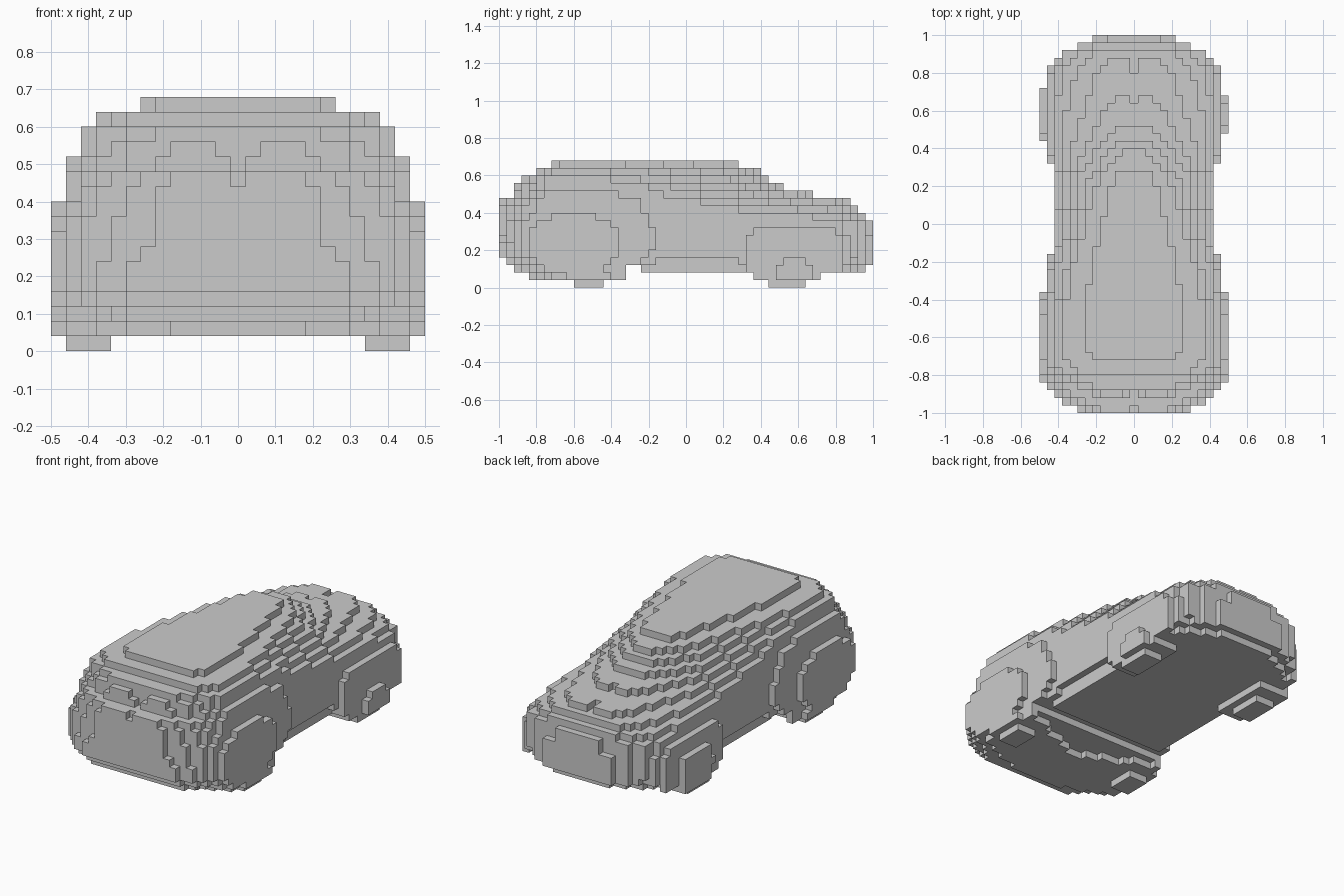
import bpy, bmesh
from mathutils import Vector

cube = bpy.data.objects.get("Cube")
if cube:
    bpy.data.objects.remove(cube, do_unlink=True)

SIZE = 0.04
HALF_COLUMNS, HALF_ROWS, LEVELS = 12, 25, 17
cells = {}          # (column, row, level) -> name of the part


def all_cells():
    """Yield every grid cell together with its centre."""
    for i in range(-HALF_COLUMNS, HALF_COLUMNS + 1):
        for j in range(-HALF_ROWS, HALF_ROWS):
            for k in range(LEVELS):
                yield (i, j, k), i * SIZE, (j + 0.5) * SIZE, (k + 0.5) * SIZE


def half_width(outline, y):
    """Interpolate a plan outline of (y, half width) pairs, back to front."""
    for (ya, wa), (yb, wb) in zip(outline, outline[1:]):
        if yb <= y <= ya:
            return wa + (wb - wa) * (ya - y) / (ya - yb)
    return 0


def add_slab(part, bottom, top, outline):
    for cell, x, y, z in all_cells():
        if bottom < z < top and abs(x) < half_width(outline, y):
            cells.setdefault(cell, part)


def add_where(part, rule):
    for cell, x, y, z in all_cells():
        if rule(x, y, z):
            cells.setdefault(cell, part)


def carve(rule):
    for cell, x, y, z in all_cells():
        if rule(x, y, z):
            cells.pop(cell, None)


def inside_oval(y, z, centre_y, centre_z, radius_y, radius_z, power=2):
    return (abs((y - centre_y) / radius_y) ** power
            + abs((z - centre_z) / radius_z) ** power) < 1


# Lower body, from the floor to the shoulder
add_slab("lower_body", .08, .12, [(.96, .12), (.88, .29), (.8, .42), (.36, .42), (.28, .38),
                                  (-.24, .38), (-.32, .42), (-.76, .46), (-.92, .26)])
add_slab("lower_body", .12, .16, [(1, .14), (.96, .27), (.88, .39), (.84, .42), (.28, .42),
                                  (.24, .38), (-.12, .38), (-.16, .42), (-.3, .42),
                                  (-.84, .46), (-.92, .37), (-.96, .26)])
add_slab("lower_body", .16, .24, [(1, .2), (.94, .30), (.9, .38), (.86, .42), (-.3, .42),
                                  (-.86, .46), (-.9, .42), (-1, .28)])
add_slab("lower_body", .24, .28, [(1, .16), (.94, .30), (.9, .38), (.84, .42), (-.3, .42),
                                  (-.86, .46), (-.9, .42), (-1, .24)])
add_slab("lower_body", .28, .36, [(1, .05), (.96, .24), (.9, .37), (.82, .42), (-.3, .42),
                                  (-.86, .46), (-.9, .41), (-.94, .36), (-1, .16)])
add_slab("lower_body", .36, .40, [(.96, .16), (.9, .32), (.8, .38), (.6, .42), (-.2, .42),
                                  (-.3, .46), (-.82, .46), (-.92, .36), (-1, .18)])

# Shoulder and sloping deck
add_slab("deck", .40, .44, [(.92, .18), (.84, .30), (.6, .36), (.4, .38), (.2, .42),
                            (-.24, .42), (-.3, .46), (-.8, .46), (-.92, .34), (-1, .19)])
add_slab("deck", .44, .48, [(.88, .10), (.8, .2), (.6, .27), (.44, .32), (.3, .36), (.1, .4),
                            (-.1, .42), (-.4, .46), (-.78, .46), (-.9, .34), (-1, .14)])
add_slab("deck", .48, .52, [(.68, .08), (.6, .16), (.44, .24), (.3, .32), (0, .38),
                            (-.2, .42), (-.5, .46), (-.7, .46), (-.8, .42), (-.92, .18)])

# Cabin and roof
add_slab("cabin", .52, .56, [(.52, .06), (.44, .16), (.28, .28), (0, .34), (-.2, .40),
                             (-.36, .42), (-.76, .42), (-.86, .3), (-.92, .1)])
add_slab("cabin", .56, .60, [(.44, .06), (.36, .15), (.24, .24), (0, .30), (-.3, .38),
                             (-.5, .42), (-.72, .42), (-.8, .36), (-.88, .18)])
add_slab("roof", .60, .64, [(.40, .03), (.28, .15), (.16, .22), (0, .26), (-.2, .32),
                            (-.4, .36), (-.7, .38), (-.8, .28)])
add_slab("roof", .64, .68, [(.28, .10), (.08, .15), (-.2, .22), (-.36, .25),
                            (-.66, .25), (-.72, .18)])

# Bulging front and rear wheels; the rear hubs differ between the sides
add_where("front_wheel", lambda x, y, z: .42 < abs(x) < .46 and z > .04
          and inside_oval(y, z, -.53, .27, .36, .25))
add_where("front_wheel", lambda x, y, z: abs(x) > .46
          and inside_oval(y, z, -.6, .23, .25, .17))
add_where("rear_wheel", lambda x, y, z: .42 < abs(x) < .46 and z > .08
          and inside_oval(y, z, .58, .16, .27, .17, 4))
add_where("rear_wheel", lambda x, y, z: x > .46 and z > .04
          and inside_oval(y, z, .58, .09, .11, .07))
add_where("rear_wheel", lambda x, y, z: x < -.46
          and inside_oval(y, z, .6, .14, .14, .11, 3))

# Undertray at the front, wheel bottoms and ground contact pads
add_slab("undertray", .04, .08, [(-.36, .46), (-.44, .5), (-.62, .5), (-.72, .4),
                                 (-.8, .26), (-.84, .12)])
add_where("rear_wheel", lambda x, y, z: .3 < abs(x) < .46 and .36 < y < .72 and .04 < z < .08)
add_where("front_wheel", lambda x, y, z: .34 < abs(x) < .46 and -.6 < y < -.44 and z < .04)
add_where("rear_wheel", lambda x, y, z: .34 < abs(x) < .46 and .44 < y < .64 and z < .04)

# Recess behind the front undertray, and centre notches in the ends
carve(lambda x, y, z: -.32 < y < -.24 and z < .12)
carve(lambda x, y, z: abs(x) / 2 - .54 < y < 0 and z < .08)
carve(lambda x, y, z: abs(x) < .03 and .44 < z < .48 and (y > .8 or y < -.96))
carve(lambda x, y, z: abs(x) < .03 and .48 < z < .52 and (y > .64 or y < -.88))
carve(lambda x, y, z: abs(x) < .06 and .52 < z < .56 and y < -.88)

paint = bpy.data.materials.new("plain_grey")
paint.use_nodes = True
grey = (.6, .6, .6, 1)
paint.diffuse_color = grey
paint.node_tree.nodes["Principled BSDF"].inputs["Base Color"].default_value = grey


def build_part(part):
    """Skin the exposed sides of the part's cells with square faces."""
    bm = bmesh.new()
    for cell, owner in cells.items():
        if owner != part:
            continue
        centre = Vector((cell[0], cell[1] + .5, cell[2] + .5)) * SIZE
        for axis in range(3):
            for sign in (-1, 1):
                neighbour = list(cell)
                neighbour[axis] += sign
                if tuple(neighbour) in cells:
                    continue
                normal, u, v = Vector(), Vector(), Vector()
                normal[axis] = sign * SIZE / 2
                u[(axis + 1) % 3] = SIZE / 2
                v[(axis + 2) % 3] = sign * SIZE / 2
                middle = centre + normal
                bm.faces.new([bm.verts.new(middle + corner)
                              for corner in (-u - v, u - v, u + v, v - u)])
    bmesh.ops.remove_doubles(bm, verts=bm.verts, dist=SIZE / 100)
    mesh = bpy.data.meshes.new(part)
    bm.to_mesh(mesh)
    bm.free()
    mesh.materials.append(paint)
    bpy.context.collection.objects.link(bpy.data.objects.new(part, mesh))


for part in sorted(set(cells.values())):
    build_part(part)
